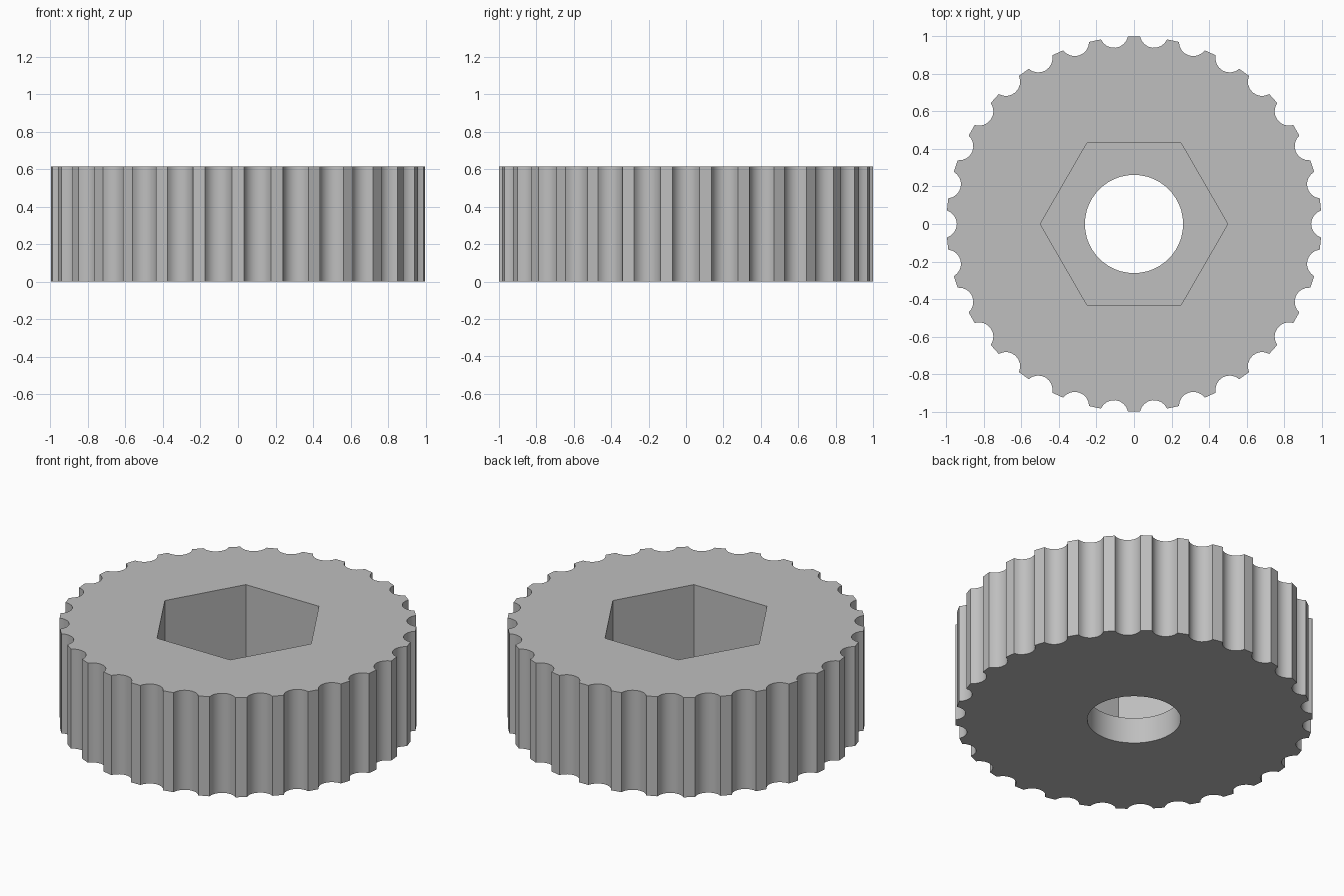
import bpy, bmesh, math
from mathutils import Vector

cube = bpy.data.objects.get("Cube")
if cube:
    bpy.data.objects.remove(cube, do_unlink=True)

HEIGHT = 0.615       # overall thickness
FLOOR = 0.16         # floor of the hexagonal pocket
BORE_R = 0.262
HEX_R = 0.5
TEETH = 30
TOOTH_HALF = math.radians(1.85)
NOTCH_DEPTH = 0.055
NOTCH_STEPS = 8


def circle(radius, count):
    return [Vector((radius * math.cos(math.tau * i / count),
                    radius * math.sin(math.tau * i / count))) for i in range(count)]


def knurled_outline():
    """Unit circle cut by a round notch between every two teeth."""
    half = math.pi / TEETH - TOOTH_HALF
    half_chord, edge_x = math.sin(half), math.cos(half)
    depth = edge_x - (1 - NOTCH_DEPTH)
    r = (half_chord ** 2 + depth ** 2) / (2 * depth)
    centre = 1 - NOTCH_DEPTH + r
    sweep = math.atan2(half_chord, centre - edge_x)
    points = []
    for n in range(TEETH):
        turn = math.tau * n / TEETH
        for s in range(NOTCH_STEPS + 1):
            a = sweep * (2 * s / NOTCH_STEPS - 1)
            x, y = centre - r * math.cos(a), r * math.sin(a)
            points.append(Vector((x * math.cos(turn) - y * math.sin(turn),
                                  x * math.sin(turn) + y * math.cos(turn))))
    return points


bm = bmesh.new()


def ring(points, z):
    verts = [bm.verts.new((p.x, p.y, z)) for p in points]
    edges = [bm.edges.new((verts[i - 1], verts[i])) for i in range(len(verts))]
    return verts, edges


def wall(low, high):
    for i in range(len(low[0])):
        bm.faces.new((low[0][i - 1], low[0][i], high[0][i], high[0][i - 1]))


def cap(outer, inner, up):
    bmesh.ops.triangle_fill(bm, edges=outer[1] + inner[1], use_beauty=True,
                            normal=(0, 0, up))


outline, hexagon, bore = knurled_outline(), circle(HEX_R, 6), circle(BORE_R, 48)
rim_low, rim_high = ring(outline, 0), ring(outline, HEIGHT)
hex_low, hex_high = ring(hexagon, FLOOR), ring(hexagon, HEIGHT)
bore_low, bore_high = ring(bore, 0), ring(bore, FLOOR)

# Flat faces: underside, top and pocket floor
cap(rim_low, bore_low, -1)
cap(rim_high, hex_high, 1)
cap(hex_low, bore_high, 1)
# Upright faces: knurled rim, hexagonal pocket and round bore
wall(rim_low, rim_high)
wall(hex_low, hex_high)
wall(bore_low, bore_high)
bmesh.ops.recalc_face_normals(bm, faces=bm.faces[:])

mesh = bpy.data.meshes.new("knurled_knob")
bm.to_mesh(mesh)
bm.free()
knob = bpy.data.objects.new("knurled_knob", mesh)
bpy.context.collection.objects.link(knob)

# Single grey material
grey = bpy.data.materials.new("light grey")
grey.use_nodes = True
colour = (0.52, 0.52, 0.52, 1)
grey.diffuse_color = colour
grey.node_tree.nodes["Principled BSDF"].inputs["Base Color"].default_value = colour
mesh.materials.append(grey)

# Smooth notches and bore, crisp corners
bpy.ops.object.select_all(action='DESELECT')
knob.select_set(True)
bpy.context.view_layer.objects.active = knob
bpy.ops.object.shade_smooth_by_angle(angle=math.radians(30))
